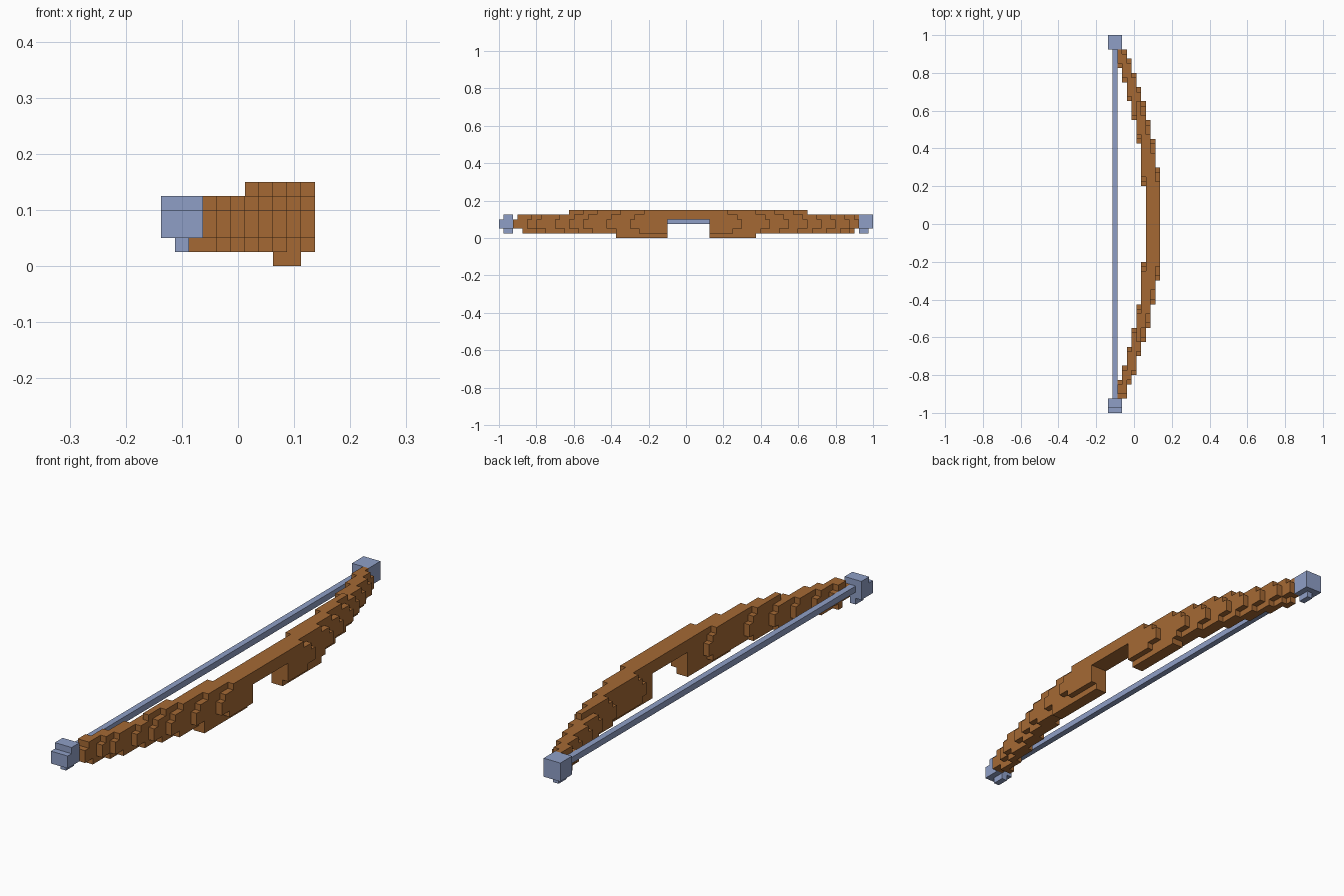
import bpy
import bmesh

cube = bpy.data.objects.get("Cube")
if cube:
    bpy.data.objects.remove(cube, do_unlink=True)

U = 0.025  # edge of one block


def material(name, rgb):
    mat = bpy.data.materials.new(name)
    mat.use_nodes = True
    mat.diffuse_color = (*rgb, 1)
    mat.node_tree.nodes["Principled BSDF"].inputs["Base Color"].default_value = (*rgb, 1)
    return mat


wood = material("brown_wood", (0.376, 0.141, 0.034))
steel = material("pale_blue", (0.275, 0.347, 0.565))


def box(xs, ys, zs):
    """Blocks filling half-open ranges along each axis."""
    return {(i, j, k) for i in range(*xs) for j in range(*ys) for k in range(*zs)}


def build(name, cells, mat):
    """Skin a set of blocks with its exposed faces only."""
    bm = bmesh.new()
    verts = {}

    def vert(p):
        if p not in verts:
            verts[p] = bm.verts.new(((p[0] - 5.5) * U, p[1] * U, p[2] * U))
        return verts[p]

    for cell in sorted(cells):
        for axis in range(3):
            b, c = (axis + 1) % 3, (axis + 2) % 3
            for side in (0, 1):
                near = list(cell)
                near[axis] += 2 * side - 1
                if tuple(near) in cells:
                    continue
                corners = []
                for db, dc in ((0, 0), (1, 0), (1, 1), (0, 1)):
                    p = list(cell)
                    p[axis] += side
                    p[b] += db
                    p[c] += dc
                    corners.append(vert(tuple(p)))
                bm.faces.new(corners if side else corners[::-1])
    bmesh.ops.dissolve_limit(bm, angle_limit=0.01, verts=bm.verts[:], edges=bm.edges[:])
    mesh = bpy.data.meshes.new(name)
    bm.to_mesh(mesh)
    bm.free()
    mesh.materials.append(mat)
    obj = bpy.data.objects.new(name, mesh)
    bpy.context.collection.objects.link(obj)


# Curved limbs: each column runs from its inner to its outer reach, by layer
columns = range(2, 11)
inner = dict(zip(columns, (33, 30, 26, 22, 17, 8, 0, 0, 0)))
outer_back = dict(zip(columns, (38, 37, 35, 32, 29, 26, 22, 18, 12)))
outer_front = dict(zip(columns, (37, 37, 34, 32, 28, 25, 22, 17, 12)))
trim_outer = (3, 2, 0, 0, 1, 3)
trim_inner = (0, 1, 0, 0, 1, 2)
limb = set()
for i in columns:
    for k in range(6):
        if (k == 5 and i < 6) or (k == 0 and i not in (8, 9)):
            continue
        start = inner[i] + (trim_inner[k] if inner[i] else 0)
        back, front = outer_back[i] - trim_outer[k], outer_front[i] - trim_outer[k]
        if k == 0:
            back = front = 15
        limb |= box((i, i + 1), (start, back), (k, k + 1))
        limb |= box((i, i + 1), (-front, -start), (k, k + 1))

# Open rest in the middle of the grip
limb -= box((0, 11), (-4, 5), (0, 4))

# Tips that hold the string
back_tip = box((0, 3), (37, 40), (2, 5)) | box((1, 2), (37, 39), (1, 2))
front_tip = (box((0, 3), (-40, -37), (2, 4)) | box((0, 3), (-39, -37), (4, 5))
             | box((1, 2), (-39, -37), (1, 2)))
string = box((1, 2), (-37, 37), (3, 4))

build("bow_limb", limb - back_tip - front_tip - string, wood)
build("back_tip", back_tip, steel)
build("front_tip", front_tip, steel)
build("bow_string", string, steel)
